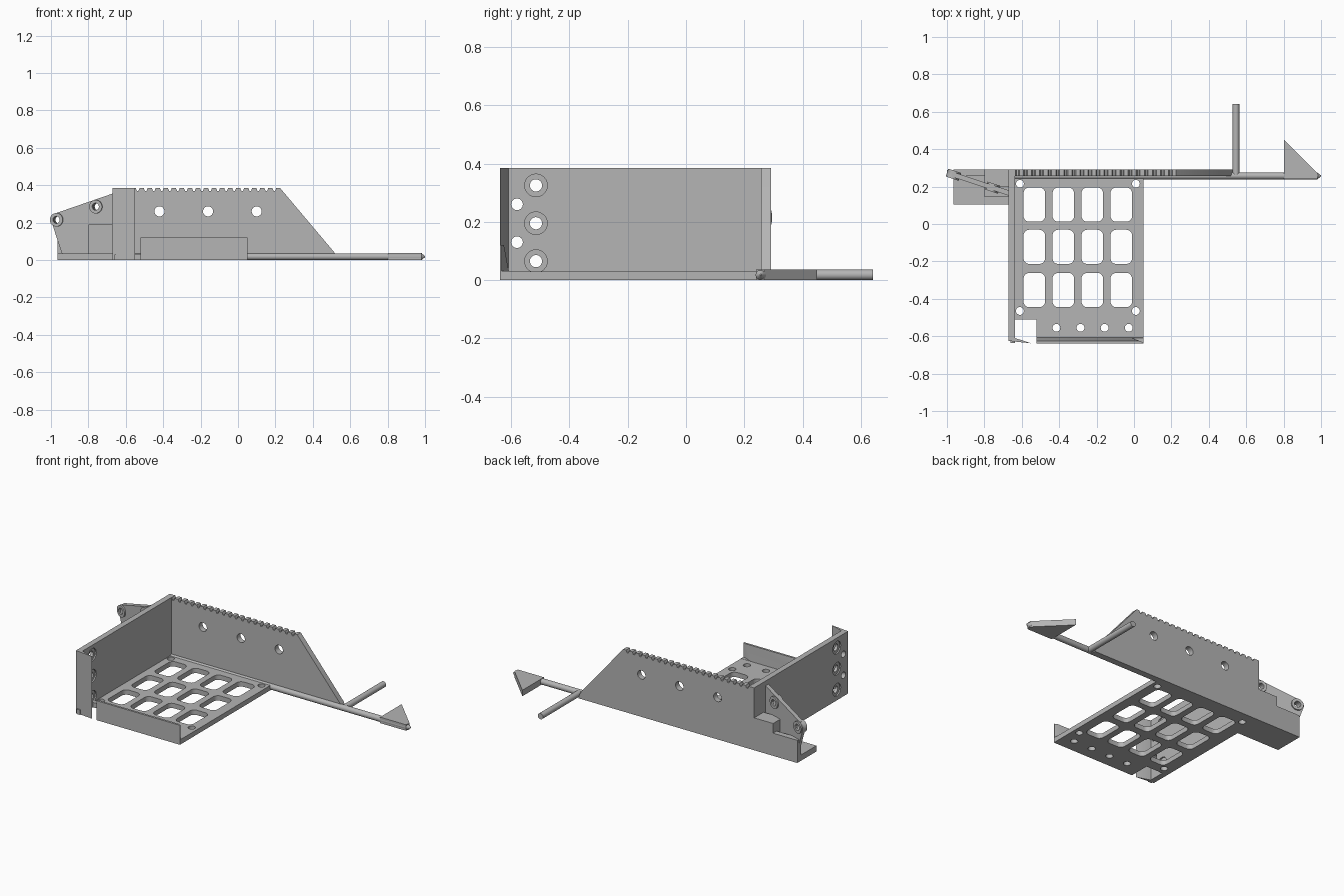
import bpy, bmesh, math
from mathutils import Vector, Matrix

if "Cube" in bpy.data.objects:
    bpy.data.objects.remove(bpy.data.objects["Cube"], do_unlink=True)

grey = bpy.data.materials.new("plain_grey")
grey.use_nodes = True
COLOUR = (0.46, 0.46, 0.46, 1)
grey.diffuse_color = COLOUR
for node in grey.node_tree.nodes:
    if node.type == 'BSDF_PRINCIPLED':
        node.inputs["Base Color"].default_value = COLOUR


def make(name, bm):
    bmesh.ops.recalc_face_normals(bm, faces=bm.faces)
    mesh = bpy.data.meshes.new(name)
    bm.to_mesh(mesh)
    bm.free()
    mesh.materials.append(grey)
    ob = bpy.data.objects.new(name, mesh)
    bpy.context.scene.collection.objects.link(ob)
    return ob


def add_prism(bm, pts, axis, lo, hi):
    """Extrude a flat outline along an axis from lo to hi."""
    place = {'x': lambda p, d: (d, p[0], p[1]),
             'y': lambda p, d: (p[0], d, p[1]),
             'z': lambda p, d: (p[0], p[1], d)}[axis]
    a = [bm.verts.new(place(p, lo)) for p in pts]
    b = [bm.verts.new(place(p, hi)) for p in pts]
    bm.faces.new(a)
    bm.faces.new(b[::-1])
    for i in range(len(pts)):
        j = (i + 1) % len(pts)
        bm.faces.new((a[i], b[i], b[j], a[j]))


def prism(name, pts, axis, lo, hi):
    bm = bmesh.new()
    add_prism(bm, pts, axis, lo, hi)
    return make(name, bm)


def rect(x0, x1, y0, y1):
    return [(x0, y0), (x1, y0), (x1, y1), (x0, y1)]


def arc(cx, cy, r, start=0, sweep=360, n=24):
    count = n if sweep == 360 else n + 1
    return [(cx + r * math.cos(math.radians(start + sweep * i / n)),
             cy + r * math.sin(math.radians(start + sweep * i / n))) for i in range(count)]


def round_rect(cx, cy, w, h, r):
    pts = []
    for sx, sy, start in ((1, 1, 0), (-1, 1, 90), (-1, -1, 180), (1, -1, 270)):
        pts += arc(cx + sx * (w / 2 - r), cy + sy * (h / 2 - r), r, start, 90, 5)
    return pts


def cut(ob, shapes):
    """Subtract a list of (outline, axis, lo, hi) prisms."""
    bm = bmesh.new()
    for shape in shapes:
        add_prism(bm, *shape)
    cutter = make("cutter", bm)
    cutter.hide_render = True
    mod = ob.modifiers.new("holes", 'BOOLEAN')
    mod.operation, mod.solver, mod.object = 'DIFFERENCE', 'EXACT', cutter
    bpy.context.view_layer.update()
    deps = bpy.context.evaluated_depsgraph_get()
    result = bpy.data.meshes.new_from_object(ob.evaluated_get(deps))
    ob.modifiers.clear()
    ob.data = result
    bpy.data.objects.remove(cutter, do_unlink=True)


# Floor plate with windows, screw holes and a corner notch
floor = prism("floor_plate", rect(-0.66, 0.05, -0.635, 0.26), 'z', 0, 0.03)
holes = [(round_rect(-0.533 + 0.155 * i, y, 0.115, 0.183, 0.03), 'z', -0.1, 0.1)
         for i in range(4) for y in (-0.353, -0.122, 0.104)]
holes += [(arc(x, y, 0.021), 'z', -0.1, 0.1) for x in (-0.61, 0.01) for y in (-0.465, 0.215)]
holes += [(arc(-0.415 + 0.129 * i, -0.555, 0.021), 'z', -0.1, 0.1) for i in range(4)]
cut(floor, holes)
cut(floor, [(rect(-0.635, -0.52, -0.7, -0.51), 'z', -0.1, 0.1)])

# Front lip, thinning upward and pinched at its free end
lip = prism("front_lip", [(-0.638, 0), (-0.638, 0.12), (-0.625, 0.12), (-0.608, 0.03),
                          (-0.608, 0)], 'x', -0.52, 0.05)
cut(lip, [([(-0.02, -0.606), (0.06, -0.637), (0.06, -0.5), (-0.02, -0.5)], 'z', 0.031, 0.2)])

# Side wall with recessed bolt holes and its inward front tab
side = prism("side_wall", rect(-0.615, 0.29, 0, 0.385), 'x', -0.67, -0.635)
bolts = (0.065, 0.195, 0.325)
cut(side, [(arc(-0.515, z, 0.039), 'x', lo, hi) for z in bolts
           for lo, hi in ((-0.7, -0.662), (-0.643, -0.6))])
cut(side, [(arc(-0.515, z, 0.021), 'x', -0.7, -0.6) for z in bolts]
    + [(arc(-0.58, z, 0.02), 'x', -0.7, -0.6) for z in (0.13, 0.26)])
prism("side_wall_tab", [(-0.67, -0.61), (-0.67, -0.625), (-0.55, -0.638), (-0.635, -0.61)],
      'z', 0, 0.385)

# Back wall with a toothed top edge and a sloping end
outline = [(-0.965, 0), (0.53, 0), (0.52, 0.035), (0.225, 0.385)]
pitch = 0.043
for i in range(20):
    x = 0.205 - pitch * i
    outline += [(x, 0.385), (x - 0.006, 0.37), (x - 0.015, 0.37), (x - 0.021, 0.385)]
outline += [(-0.67, 0.385), (-0.67, 0.2), (-0.8, 0.2), (-0.8, 0.14), (-0.965, 0.14)]
back = prism("back_wall", outline, 'y', 0.257, 0.292)
cut(back, [(arc(x, 0.26, 0.027), 'y', 0.1, 0.4) for x in (-0.42, -0.16, 0.1)])

# Bracket foot and block beside the side wall
prism("bracket_foot", rect(-0.965, -0.66, 0.105, 0.29), 'z', 0, 0.036)
prism("bracket_block", rect(-0.8, -0.66, 0.2, 0.29), 'z', 0, 0.2)
prism("bracket_block_front", rect(-0.8, -0.66, 0.145, 0.21), 'z', 0, 0.19)

# Slanted hinge arm: an upright plate sheared in plan, with two ringed eyes
SLOPE = 0.33


def arm_y(x):
    return 0.27 - (x + 0.985) * SLOPE


arm = prism("hinge_arm", [(-0.665, 0.357), (-0.975, 0.25)]
            + arc(-0.965, 0.215, 0.034, 110, 85, 8) + [(-0.94, 0.03), (-0.665, 0.03)],
            'y', -0.014, 0.014)
for v in arm.data.vertices:
    v.co.y += arm_y(v.co.x)
eyes = ((-0.965, 0.215), (-0.755, 0.285))
cut(arm, [(arc(x, z, 0.019), 'y', 0, 0.5) for x, z in eyes])
for i, (x, z) in enumerate(eyes):
    ring = prism("hinge_eye_%d" % (i + 1), arc(0, 0, 0.036), 'y', -0.022, 0.022)
    cut(ring, [(arc(0, 0, 0.019), 'y', -0.1, 0.1)])
    ring.data.transform(Matrix.Translation((x, arm_y(x), z))
                        @ Matrix.Rotation(-math.atan(SLOPE), 4, 'Z'))

# Long round rail, cross peg and arrow-shaped end
prism("rail", arc(0.257, 0.018, 0.018), 'x', -0.635, 0.98)
prism("cross_peg", arc(0.545, 0.018, 0.018), 'y', 0.257, 0.642)
prism("arrow_end", [(0.803, 0.24), (0.98, 0.24), (0.985, 0.268), (0.803, 0.45)], 'z', 0, 0.037)
bm = bmesh.new()
bmesh.ops.create_cone(bm, cap_ends=True, segments=24, radius1=0.018, radius2=0.003, depth=0.02,
                      matrix=Matrix.Translation((0.99, 0.257, 0.018))
                      @ Matrix.Rotation(math.pi / 2, 4, 'Y'))
make("rail_tip", bm)

# Smooth round surfaces, keep edges sharp
for ob in bpy.context.scene.objects:
    if ob.type == 'MESH':
        ob.select_set(True)
        bpy.context.view_layer.objects.active = ob
bpy.ops.object.shade_smooth_by_angle(angle=math.radians(30))
